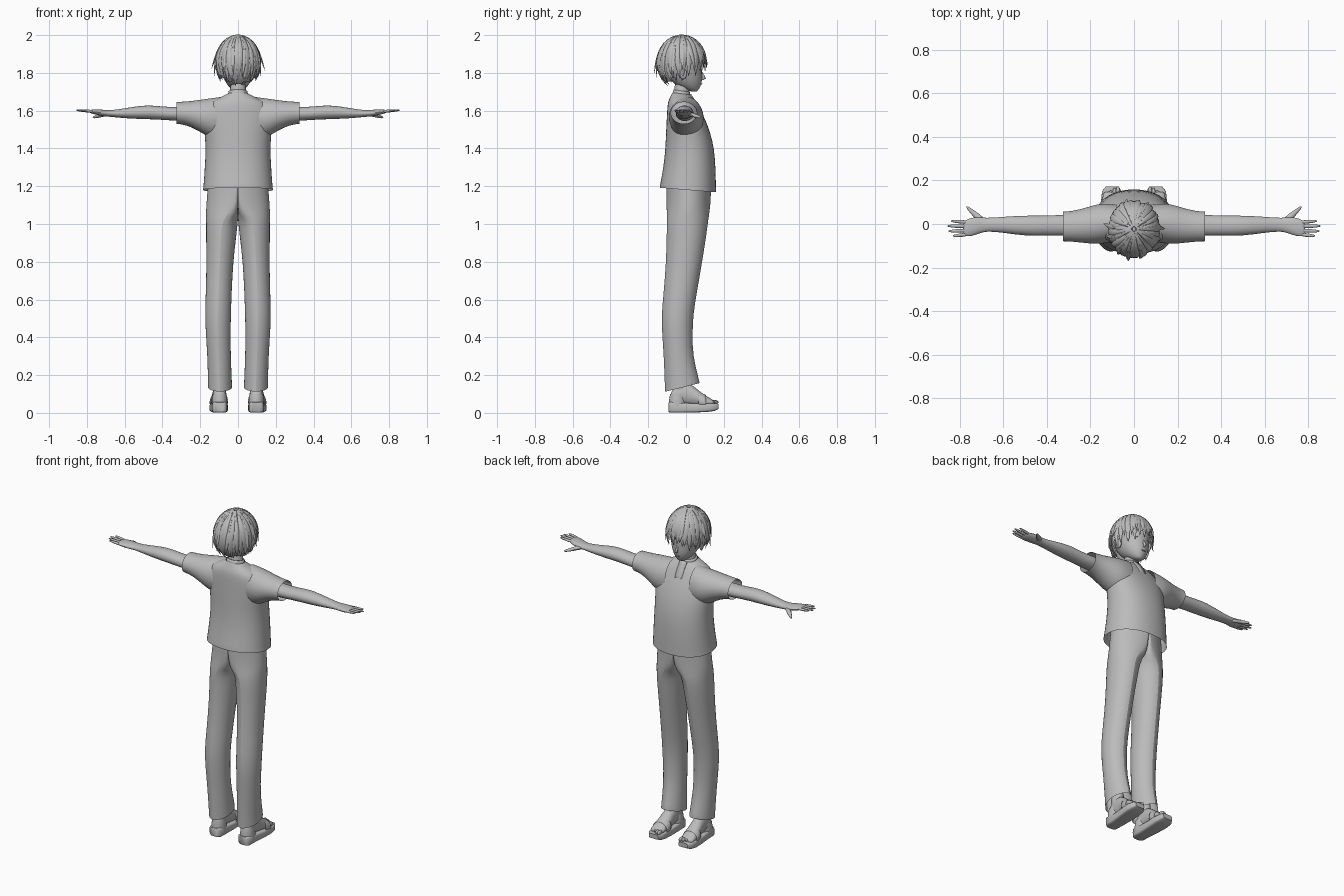
import bpy, bmesh, math, random
from math import sin, cos, pi
from mathutils import Vector, Matrix

random.seed(4)
cube = bpy.data.objects.get("Cube")
if cube:
    bpy.data.objects.remove(cube)

grey = bpy.data.materials.new("plain_grey")
grey.use_nodes = True
grey.diffuse_color = (0.5, 0.5, 0.5, 1)
grey.node_tree.nodes["Principled BSDF"].inputs["Base Color"].default_value = (0.5, 0.5, 0.5, 1)
parts = []


def finish(name, bm, mirror=False, subsurf=0, solid=0):
    bmesh.ops.recalc_face_normals(bm, faces=bm.faces)
    mesh = bpy.data.meshes.new(name)
    bm.to_mesh(mesh)
    bm.free()
    mesh.materials.append(grey)
    ob = bpy.data.objects.new(name, mesh)
    bpy.context.collection.objects.link(ob)
    if subsurf:
        m = ob.modifiers.new("smooth", 'SUBSURF')
        m.levels = m.render_levels = subsurf
    if solid:
        ob.modifiers.new("thickness", 'SOLIDIFY').thickness = solid
    if mirror:
        ob.modifiers.new("other_side", 'MIRROR').use_mirror_merge = False
    parts.append(ob)
    return ob


def bridge(bm, rows, caps):
    n = len(rows[0])
    for a, b in zip(rows, rows[1:]):
        for i in range(n):
            bm.faces.new((a[i], a[(i + 1) % n], b[(i + 1) % n], b[i]))
    if caps:
        bm.faces.new(rows[0])
        bm.faces.new(rows[-1])


def loft(name, rings, axis='Z', n=24, power=2.0, caps=True, clip=False, pleat=0, **kw):
    """Rings are (position, centre u, centre v, radius u, radius v[, tilt])."""
    bm = bmesh.new()
    rows = []
    for pos, cu, cv, ru, rv, *tilt in rings:
        row = []
        for i in range(n):
            c, s = cos(2 * pi * i / n), sin(2 * pi * i / n)
            u = cu + ru * math.copysign(abs(c) ** (2 / power), c)
            dv = rv * (math.copysign(abs(s) ** (2 / power), s) + pleat * s ** 15)
            if clip:
                u = max(u, 0)
            p = pos + (tilt[0] * dv if tilt else 0)
            v = cv + dv
            row.append(bm.verts.new({'Z': (u, v, p), 'X': (p, u, v), 'Y': (u, p, v)}[axis]))
        rows.append(row)
    bridge(bm, rows, caps)
    if pleat:
        # hold the pressed pleat lines sharp
        layer = bm.edges.layers.float.new("crease_edge")
        for a, b in zip(rows[:-3], rows[1:]):
            for i in (n // 4, 3 * n // 4):
                e = bm.edges.get((a[i], b[i]))
                e[layer] = 0.9
                e.smooth = False
    return finish(name, bm, **kw)


def tube(bm, pts, sizes, normals, n=8):
    rows = []
    for i, p in enumerate(pts):
        t = (pts[min(i + 1, len(pts) - 1)] - pts[max(i - 1, 0)]).normalized()
        side = t.cross(normals[i]).normalized()
        up = side.cross(t)
        w, h = sizes[i]
        rows.append([bm.verts.new(p + side * w * cos(2 * pi * k / n) + up * h * sin(2 * pi * k / n))
                     for k in range(n)])
    bridge(bm, rows, True)


def blob(bm, loc, size, turn=0):
    m = Matrix.Translation(loc) @ Matrix.Rotation(turn, 4, 'Z') @ Matrix.Diagonal((*size, 1))
    bmesh.ops.create_uvsphere(bm, u_segments=16, v_segments=10, radius=1, matrix=m)


# Shirt: body, sleeves, neckband and front placket
loft("shirt_body", [
    (1.18, 0, .01, .187, .15, -.08), (1.19, 0, .01, .185, .15, -.08), (1.3, 0, .019, .177, .139),
    (1.4, 0, .02, .172, .13), (1.48, 0, .012, .178, .119), (1.55, 0, .001, .187, .104),
    (1.61, 0, -.013, .178, .087), (1.648, 0, -.022, .145, .074), (1.67, 0, -.025, .095, .06),
    (1.69, 0, -.025, .054, .047, -.12)], power=2.2, caps=False, subsurf=1)
loft("sleeve", [
    (.08, .005, 1.56, .085, .115), (.14, .003, 1.56, .094, .107), (.19, -.003, 1.57, .089, .09),
    (.24, -.008, 1.581, .078, .071), (.29, -.011, 1.587, .07, .061), (.318, -.011, 1.588, .069, .059),
    (.325, -.011, 1.588, .069, .058)], axis='X', caps=False, mirror=True, subsurf=1)
loft("neckband", [(1.68, 0, -.024, .056, .049, -.15), (1.705, 0, -.023, .049, .044, -.15)],
     caps=False, solid=.005, subsurf=1)
bm = bmesh.new()
strip = [[bm.verts.new((x, y, z)) for x in (-.023, .023)]
         for y, z in ((.083, 1.585), (.071, 1.615), (.053, 1.65), (.035, 1.675), (.026, 1.69))]
for a, b in zip(strip, strip[1:]):
    bm.faces.new((a[0], a[1], b[1], b[0]))
finish("placket", bm, solid=.008)

# Trousers, one side with pressed pleats, mirrored
loft("trouser_leg", [
    (.135, .095, -.02, .064, .086, .25), (.145, .095, -.02, .064, .086, .25),
    (.3, .1, -.041, .062, .072), (.42, .105, -.046, .066, .076), (.52, .106, -.046, .069, .079),
    (.64, .102, -.03, .069, .083), (.8, .096, -.01, .071, .09), (.94, .089, .003, .081, .099),
    (1.02, .083, .008, .086, .103), (1.06, .045, .011, .126, .108), (1.12, .005, .014, .163, .113),
    (1.23, 0, .015, .158, .113)], clip=True, pleat=.06, caps=False, mirror=True, subsurf=1)

# Arms, hands, fingers and thumbs
loft("arm", [
    (.2, -.008, 1.585, .05, .045), (.32, -.005, 1.581, .05, .036), (.4, -.008, 1.587, .046, .036),
    (.47, -.008, 1.592, .048, .038), (.54, -.006, 1.59, .044, .034), (.62, -.003, 1.585, .035, .024),
    (.68, -.003, 1.585, .031, .017), (.71, -.006, 1.587, .038, .018), (.745, -.013, 1.592, .044, .015),
    (.775, -.02, 1.595, .038, .011), (.785, -.022, 1.596, .03, .007)],
    axis='X', n=16, mirror=True, subsurf=1)
bm = bmesh.new()
up = Vector((0, 0, 1))
for y, tip, spread in ((.008, .84, .006), (-.011, .857, .002), (-.03, .852, -.003), (-.048, .832, -.007)):
    path = [Vector((.765 + (tip - .765) * t, y + spread * t, 1.595 + .008 * t)) for t in (0, .4, .75, .95, 1)]
    tube(bm, path, [(.0095, .009), (.009, .008), (.008, .007), (.005, .004), (.002, .002)], [up] * 5)
thumb = [Vector(p) for p in ((.69, .008, 1.583), (.72, .035, 1.578), (.745, .058, 1.57), (.765, .076, 1.565), (.768, .081, 1.564))]
tube(bm, thumb, [(.018, .014), (.016, .012), (.011, .01), (.007, .007), (.002, .002)], [up] * 5)
finish("fingers", bm, mirror=True, subsurf=1)

# Feet, toes and sandals
loft("foot", [
    (-.085, .097, .07, .02, .02), (-.075, .097, .08, .031, .045), (-.03, .097, .105, .035, .065),
    (.02, .098, .1, .037, .06), (.06, .1, .08, .041, .045), (.1, .102, .064, .044, .03),
    (.135, .103, .055, .042, .02), (.15, .103, .05, .035, .012)], axis='Y', n=16, mirror=True, subsurf=1)
loft("ankle", [(.07, .097, -.02, .033, .045), (.13, .097, -.025, .032, .04), (.24, .098, -.03, .036, .043)],
     n=16, mirror=True, subsurf=1)
bm = bmesh.new()
for i in range(5):
    size = .013 - .0014 * i
    blob(bm, (.073 + .0165 * i, .15 - .006 * i * i * .5, .056), (size * .75, size * 1.7, size))
finish("toes", bm, mirror=True)
loft("sandal_sole", [
    (-.092, .097, .03, .026, .026), (-.08, .097, .03, .039, .029), (-.02, .097, .027, .041, .026),
    (.05, .1, .026, .046, .024), (.11, .102, .028, .049, .023), (.15, .102, .03, .045, .02),
    (.172, .1, .034, .03, .014)], axis='Y', power=5, mirror=True)
loft("heel_cup", [(.03, .097, -.045, .041, .047), (.07, .097, -.045, .041, .046), (.1, .097, -.042, .037, .042)],
     caps=False, mirror=True, subsurf=1)
loft("sandal_strap", [(.065, .1, .065, .047, .049), (.085, .101, .06, .049, .045), (.105, .102, .055, .049, .04)],
     axis='Y', caps=False, solid=.005, mirror=True, subsurf=1)

# Neck, head, nose, ears and eyes
loft("neck", [(1.62, 0, -.03, .06, .05), (1.68, 0, -.022, .043, .04), (1.78, 0, -.02, .041, .042)], n=16, subsurf=1)
loft("head", [
    (1.7, 0, .044, .012, .012), (1.708, 0, .035, .03, .03), (1.73, 0, .016, .053, .062),
    (1.76, 0, .001, .071, .086), (1.8, 0, -.013, .087, .099), (1.86, 0, -.02, .098, .11),
    (1.92, 0, -.02, .088, .1), (1.96, 0, -.02, .055, .065), (1.975, 0, -.02, .02, .025)], subsurf=1)
bm = bmesh.new()
nose = [Vector(p) for p in ((0, .08, 1.808), (0, .089, 1.785), (0, .096, 1.773), (0, .084, 1.764))]
tube(bm, nose, [(.004, .004), (.007, .008), (.008, .01), (.004, .004)], [Vector((0, 1, 0))] * 4)
blob(bm, (0, .082, 1.742), (.014, .005, .003))
finish("nose_and_mouth", bm)
bm = bmesh.new()
blob(bm, (.094, -.015, 1.795), (.011, .02, .029), -.3)
finish("ear", bm, mirror=True)
bm = bmesh.new()
blob(bm, (.037, .069, 1.803), (.018, .005, .013), -.4)
blob(bm, (.038, .074, 1.819), (.021, .004, .003), -.4)
finish("eye_and_lash", bm, mirror=True)

# Hair: scalp shell cut open at the face, then layered tapering locks
bm = bmesh.new()
bmesh.ops.create_uvsphere(bm, u_segments=32, v_segments=20, radius=1,
                          matrix=Matrix.Translation((0, -.023, 1.853)) @ Matrix.Diagonal((.108, .12, .138, 1)))
face = [f for f in bm.faces if f.calc_center_median().z < 1.85 + min(0, f.calc_center_median().y) * 1.1]
bmesh.ops.delete(bm, geom=face, context='FACES')
finish("hair_shell", bm)


def hair_point(a, phi, lift):
    r = sin(phi)
    return Vector(((.111 + lift) * r * sin(a), -.023 + (.124 + lift) * r * cos(a), 1.853 + (.138 + lift) * cos(phi)))


def add_lock(bm, a, end, width, lift, flick, start=.08):
    twist = random.uniform(-.18, .18)
    pts, sizes, normals = [], [], []
    for k in range(10):
        t = k / 9
        p = hair_point(a + twist * t * t, start + (end - start) * t, lift + flick * t ** 4)
        pts.append(p)
        w = width * min(1, .25 + 1.6 * t) * (1 - t ** 4) + .0008
        sizes.append((w, .007 * (1 - t ** 3) + .0008))
        normals.append((p - Vector((0, -.023, 1.853))).normalized())
    tube(bm, pts, sizes, normals, 6)


bm = bmesh.new()
count = 30
for layer in range(2):
    for i in range(count):
        a = 2 * pi * (i + layer * .5) / count + random.uniform(-.06, .06)
        back = (1 - cos(a)) / 2
        end = 1.72 + .75 * back ** .55 - .2 * layer + random.uniform(-.1, .1)
        add_lock(bm, a, end, random.uniform(.014, .02), .001 + .004 * layer, random.uniform(-.004, .012))
# loose flicks at the sides, back and crown
for a, end, flick in ((1.5, 1.8, .03), (-1.5, 1.75, .028), (1.9, 2, .026), (-1.9, 2, .026),
                      (3.4, 1.9, .028), (2.8, 2.05, .022), (-2.5, 1.95, .024), (.5, 1.6, .014), (-.4, 1.65, .014)):
    add_lock(bm, a, end, .011, .005, flick, .5)
finish("hair_locks", bm)

bpy.ops.object.select_all(action='DESELECT')
for ob in parts:
    ob.select_set(True)
bpy.context.view_layer.objects.active = parts[0]
bpy.ops.object.shade_smooth_by_angle(angle=math.radians(50))
